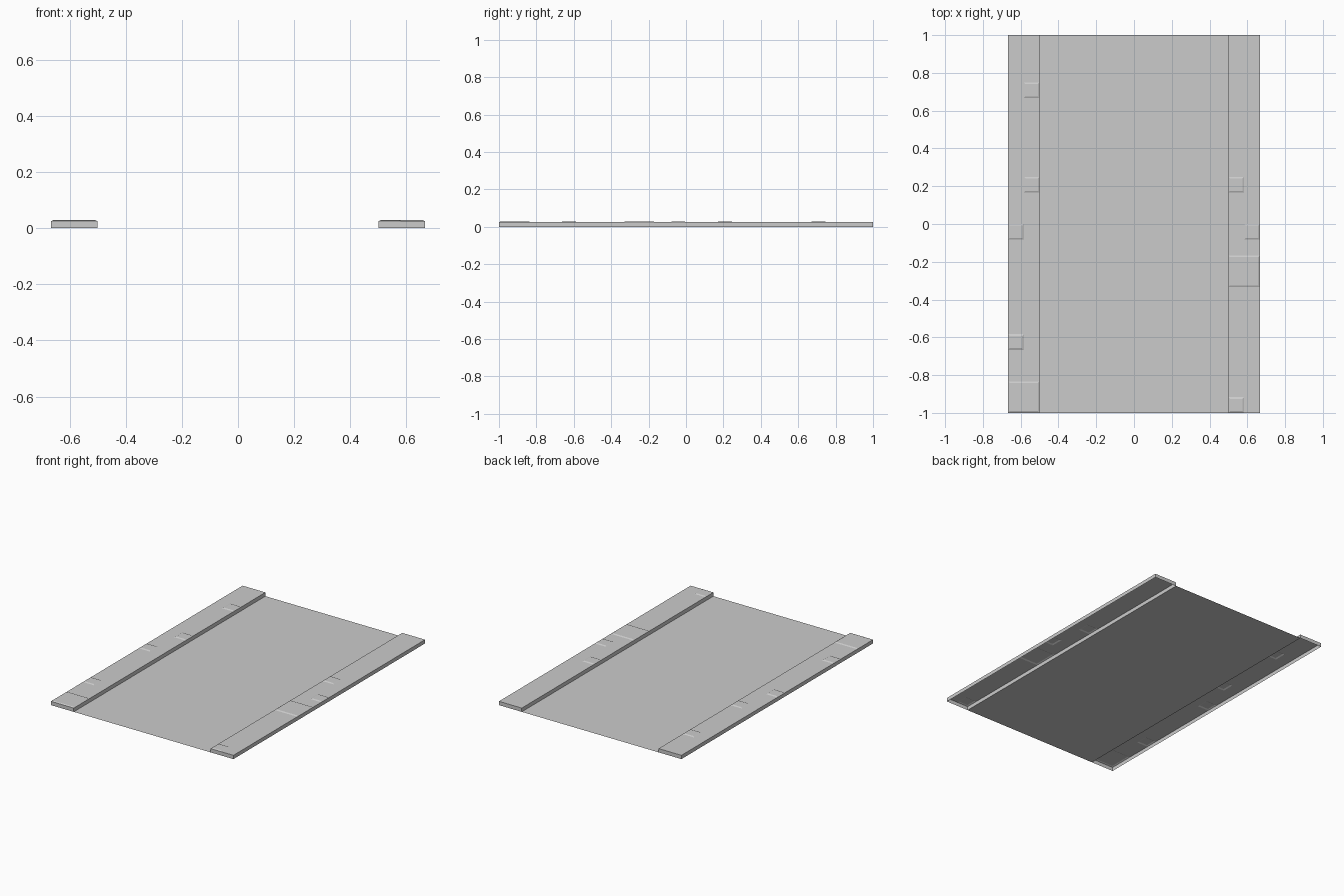
import bpy, bmesh, math

if "Cube" in bpy.data.objects:
    bpy.data.objects.remove(bpy.data.objects["Cube"])

CELL = 1 / 12       # paving grid cell
KERB_H = 0.025      # height of the pavement
RAISE = 0.004       # how far the loose slabs stand up
INNER, OUTER = 0.5, 0.5 + 2 * CELL


def finish(bm, name):
    mesh = bpy.data.meshes.new(name)
    bm.to_mesh(mesh)
    bm.free()
    obj = bpy.data.objects.new(name, mesh)
    bpy.context.collection.objects.link(obj)
    return obj


def pavement(name, x0, slabs):
    """Open-bottomed strip; slabs = (column, row, size) in grid cells."""
    bm = bmesh.new()
    rows = 24
    v = [[bm.verts.new((x0 + i * CELL, -1 + j * CELL, KERB_H)) for i in range(3)]
         for j in range(rows + 1)]
    cell = {}
    for j in range(rows):
        for i in range(2):
            cell[i, j] = bm.faces.new((v[j][i], v[j][i + 1], v[j + 1][i + 1], v[j + 1][i]))

    # Side walls down to the ground
    rim = [e for e in bm.edges if e.is_boundary]
    walls = bmesh.ops.extrude_edge_only(bm, edges=rim)["geom"]
    for p in walls:
        if isinstance(p, bmesh.types.BMVert):
            p.co.z = 0

    # Raised slabs with sloping edges
    for col, row, size in slabs:
        faces = [cell[col + a, row + b] for a in range(size) for b in range(size)]
        bmesh.ops.inset_region(bm, faces=faces, thickness=0.009, use_even_offset=True)
        for p in {p for f in faces for p in f.verts}:
            p.co.z = KERB_H + RAISE

    # Merge the flat grid cells and face everything outward
    bmesh.ops.recalc_face_normals(bm, faces=bm.faces[:])
    bmesh.ops.dissolve_limit(bm, angle_limit=math.radians(1),
                             verts=bm.verts[:], edges=bm.edges[:])
    bmesh.ops.triangulate(bm, faces=[f for f in bm.faces if len(f.verts) > 4])
    bm.normal_update()
    if max(bm.faces, key=lambda f: f.calc_area()).normal.z < 0:
        bmesh.ops.reverse_faces(bm, faces=bm.faces[:])
    return finish(bm, name)


# Road surface: a single flat sheet
bm = bmesh.new()
bm.faces.new([bm.verts.new(p) for p in
              ((-INNER, -1, 0), (INNER, -1, 0), (INNER, 1, 0), (-INNER, 1, 0))])
finish(bm, "road_surface")

# Pavements on both sides
pavement("left_pavement", -OUTER,
         [(0, 0, 2), (0, 4, 1), (0, 11, 1), (1, 14, 1), (1, 20, 1)])
pavement("right_pavement", INNER,
         [(0, 0, 1), (0, 8, 2), (1, 11, 1), (0, 14, 1)])
